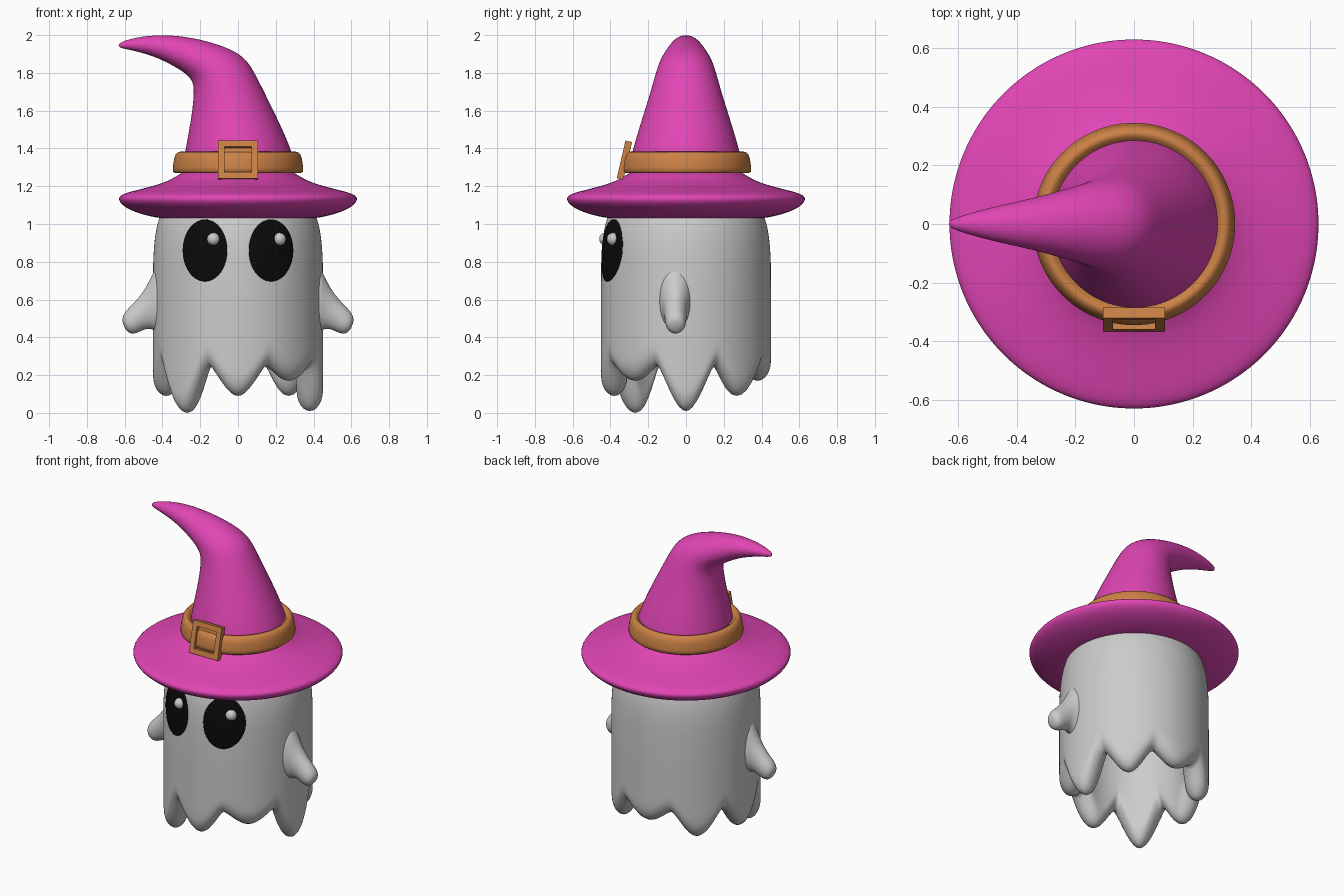
import bpy, bmesh, math
from mathutils import Matrix, Vector

if "Cube" in bpy.data.objects:
    bpy.data.objects.remove(bpy.data.objects["Cube"])

TAU = 2 * math.pi


def material(name, rgb):
    m = bpy.data.materials.new(name)
    m.diffuse_color = (*rgb, 1)
    m.use_nodes = True
    m.node_tree.nodes["Principled BSDF"].inputs["Base Color"].default_value = m.diffuse_color
    return m


pink = material("pink", (0.75, 0.06, 0.46))
orange = material("orange", (0.60, 0.22, 0.06))
black = material("black", (0.003, 0.003, 0.003))


def finish(name, bm, mat=None, smooth=True, subsurf=0):
    bmesh.ops.recalc_face_normals(bm, faces=bm.faces)
    me = bpy.data.meshes.new(name)
    bm.to_mesh(me)
    bm.free()
    ob = bpy.data.objects.new(name, me)
    bpy.context.collection.objects.link(ob)
    if mat:
        me.materials.append(mat)
    for p in me.polygons:
        p.use_smooth = smooth
    if subsurf:
        mod = ob.modifiers.new("Subdivision", "SUBSURF")
        mod.levels = mod.render_levels = subsurf
    return ob


def skin(rings, cap_start=True, cap_end=True, closed=False):
    """Bridge equal-sized rings of points into a tube."""
    bm = bmesh.new()
    rows = [[bm.verts.new(p) for p in ring] for ring in rings]
    n = len(rows[0])
    pairs = list(zip(rows, rows[1:]))
    if closed:
        pairs.append((rows[-1], rows[0]))
    for a, b in pairs:
        for i in range(n):
            j = (i + 1) % n
            bm.faces.new((a[i], a[j], b[j], b[i]))
    if cap_start and not closed:
        bm.faces.new(rows[0][::-1])
    if cap_end and not closed:
        bm.faces.new(rows[-1])
    return bm


def lathe(profile, n=48):
    return [[(r * math.cos(TAU * i / n), r * math.sin(TAU * i / n), z)
             for i in range(n)] for r, z in profile]


def loft(sections, y=0, side=1, n=24):
    """Elliptical rings spanning two silhouette points, with a half width in y."""
    rings = []
    for x0, z0, x1, z1, w in sections:
        ring = []
        for i in range(n):
            c, s = math.cos(TAU * i / n), math.sin(TAU * i / n)
            ring.append((side * ((x0 + x1) / 2 + (x1 - x0) / 2 * c), y + w * s,
                         (z0 + z1) / 2 + (z1 - z0) / 2 * c))
        rings.append(ring)
    return rings


# Sheet body: hollow dome with eight rounded hem tips of varied length
TIPS = [0.01, 0.09, 0.17, 0.09, 0.09, 0.0, 0.09, 0.17]
N = 128


def hem(a):
    tip = TIPS[round(a / (TAU / 8)) % 8]
    return 0.25 - (0.25 - tip) * abs(math.cos(4 * a)) ** 1.3


def body_column(a):
    h = hem(a)
    col = []
    for k in range(16):                        # outer dome
        f = 0.004 + (math.pi / 2 - 0.004) * k / 15
        col.append((0.45 * math.sin(f) ** 0.5, 0.6 + 0.6 * max(math.cos(f), 0) ** 0.5))
    for k in range(1, 8):                      # outer wall
        col.append((0.45, 0.6 + (h + 0.11 - 0.6) * k / 8))
    for k in range(13):                        # rounded hem
        f = math.pi * k / 12
        col.append((0.38 + 0.07 * math.cos(f), h + 0.11 * (1 - math.sin(f))))
    for k in range(1, 6):                      # inner wall
        col.append((0.31, h + 0.11 + (0.7 - h - 0.11) * k / 5))
    for k in range(1, 9):                      # inner ceiling
        f = (math.pi / 2 - 0.02) * k / 8
        col.append((0.31 * math.cos(f), 0.7 + 0.3 * math.sin(f)))
    return col


angles = [TAU * i / N for i in range(N)]
columns = [[(r * math.cos(a), r * math.sin(a), z) for r, z in body_column(a)]
           for a in angles]
finish("sheet_body", skin(list(zip(*columns))))


def body_radius(z):
    t = max(0, (z - 0.6) / 0.6)
    return 0.45 * (1 - t ** 4) ** 0.25


# Arms: stubby lofts flaring into the body
ARM = [(0.39, 0.40, 0.41, 0.82, 0.10), (0.43, 0.43, 0.455, 0.73, 0.08),
       (0.47, 0.45, 0.50, 0.64, 0.062), (0.51, 0.435, 0.56, 0.573, 0.058),
       (0.55, 0.415, 0.605, 0.53, 0.055), (0.588, 0.425, 0.617, 0.485, 0.035)]
for side, label in ((-1, "left"), (1, "right")):
    finish(label + "_arm", skin(loft(ARM, -0.055, side)), subsurf=2)

    # Eyes: oval patches wrapped over the body with a slight bulge
    rings = []
    for t in (1.0, 1.0, 0.95, 0.8, 0.6, 0.4, 0.2, 0.02):
        lift = -0.02 if not rings else 0.004 + 0.008 * (1 - t * t)
        ring = []
        for i in range(48):
            x = side * 0.175 + 0.118 * t * math.cos(TAU * i / 48)
            z = 0.86 + 0.164 * t * math.sin(TAU * i / 48)
            r = body_radius(z)
            y = -math.sqrt(r * r - x * x)
            k = 1 + lift / r
            ring.append((x, y * k, z))
        rings.append(ring)
    finish(label + "_eye", skin(rings), black)

    # Eye highlights
    x = side * 0.175 + 0.045
    bm = bmesh.new()
    bmesh.ops.create_uvsphere(bm, u_segments=24, v_segments=16, radius=0.034)
    y = -math.sqrt(body_radius(0.92) ** 2 - x * x)
    bmesh.ops.translate(bm, verts=bm.verts, vec=(x, y * 1.01, 0.92))
    finish(label + "_eye_highlight", bm)

# Hat brim: lens-shaped disc
BRIM = [(0.26, 1.29), (0.315, 1.262), (0.37, 1.225), (0.49, 1.19), (0.60, 1.165),
        (0.643, 1.14), (0.615, 1.095), (0.53, 1.055), (0.43, 1.033), (0.39, 1.03),
        (0.10, 1.03)]
finish("hat_brim", skin(lathe(BRIM)), pink, subsurf=2)

# Hat cone: lofted, bent over to one side
CONE = [(-0.30, 1.24, 0.325, 1.24, 0.315), (-0.285, 1.38, 0.292, 1.38, 0.29),
        (-0.25, 1.55, 0.215, 1.55, 0.237), (-0.236, 1.67, 0.145, 1.69, 0.195),
        (-0.235, 1.74, 0.085, 1.81, 0.168), (-0.26, 1.782, 0.035, 1.887, 0.15),
        (-0.31, 1.818, -0.06, 1.937, 0.13), (-0.38, 1.857, -0.20, 1.98, 0.10),
        (-0.45, 1.888, -0.36, 2.003, 0.075), (-0.53, 1.912, -0.48, 1.997, 0.052),
        (-0.59, 1.925, -0.56, 1.983, 0.032), (-0.635, 1.935, -0.632, 1.96, 0.012)]
finish("hat_cone", skin(loft(CONE)), pink, subsurf=2)

# Hat band: rounded ring
BAND = [(0.28, 1.27), (0.335, 1.27), (0.345, 1.278), (0.345, 1.30), (0.338, 1.345),
        (0.33, 1.368), (0.318, 1.38), (0.302, 1.384), (0.296, 1.375), (0.28, 1.37)]
finish("hat_band", skin(lathe(BAND, 96), closed=True), orange)

# Buckle: square plate with a recessed window, leaning back with the hat
bm = bmesh.new()
bmesh.ops.create_cube(bm, size=1, matrix=Matrix.Diagonal((0.21, 0.036, 0.205, 1)))
bm.normal_update()
front = min(bm.faces, key=lambda f: f.calc_center_median().y)
bmesh.ops.inset_region(bm, faces=[front], thickness=0.047)
bmesh.ops.inset_region(bm, faces=[front], thickness=0.001)
bmesh.ops.translate(bm, verts=front.verts, vec=(0, 0.024, 0))
bmesh.ops.transform(bm, verts=bm.verts,
                    matrix=Matrix.Translation((0, -0.326, 1.338)) @ Matrix.Rotation(math.radians(-13), 4, "X"))
finish("hat_buckle", bm, orange, smooth=False)
